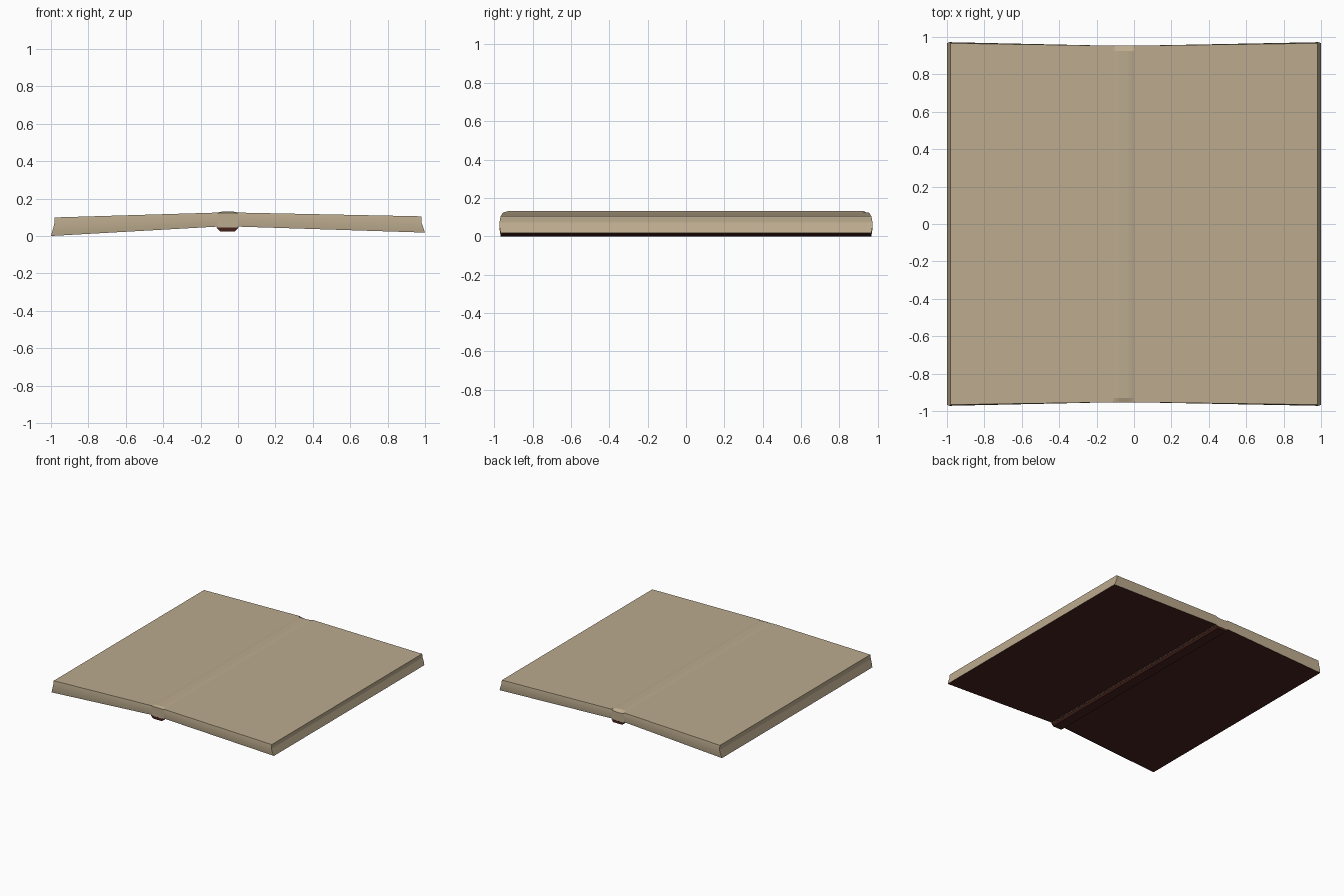
import bpy, bmesh

if "Cube" in bpy.data.objects:
    bpy.data.objects.remove(bpy.data.objects["Cube"])


def mat(name, col):
    m = bpy.data.materials.new(name)
    m.diffuse_color = (*col, 1)
    m.use_nodes = True
    m.node_tree.nodes["Principled BSDF"].inputs["Base Color"].default_value = m.diffuse_color
    return m


PAPER = mat("aged_paper", (0.50, 0.405, 0.27))
LEATHER = mat("dark_leather", (0.065, 0.017, 0.012))


def loft(name, rings, mats, rule=None):
    """Bridge equal-sized rings of points, cap both ends, colour by rule."""
    bm = bmesh.new()
    loops = [[bm.verts.new(p) for p in r] for r in rings]
    n = len(loops[0])
    for a, b in zip(loops, loops[1:]):
        for i in range(n):
            j = (i + 1) % n
            bm.faces.new((a[i], a[j], b[j], b[i]))
    bm.faces.new(loops[0])
    bm.faces.new(loops[-1])
    bmesh.ops.recalc_face_normals(bm, faces=bm.faces)
    bm.normal_update()
    if rule:
        for f in bm.faces:
            f.material_index = rule(f)
    me = bpy.data.meshes.new(name)
    bm.to_mesh(me)
    bm.free()
    for m in mats:
        me.materials.append(m)
    ob = bpy.data.objects.new(name, me)
    bpy.context.collection.objects.link(ob)
    return ob


# Page blocks: stacked rings, leather on the underside
LEVELS = 8


def page_block(name, x_in, x_top, z_top, x_bot, z_bot):
    rings = []
    for k in range(LEVELS + 1):
        t = k / LEVELS                       # 0 bottom, 1 top
        s = min(1, t / 0.65)                 # fore edge leans in, then rises
        xo = x_bot + (x_top - x_bot) * s
        zo = z_bot + (z_top - z_bot) * t
        zi = 0.05 + 0.075 * t
        bulge = 0.006 * (1 - (2 * t - 1) ** 2)
        yo, yi = 0.966 + bulge, 0.953
        rings.append([(x_in, -yi, zi), (xo, -yo, zo),
                      (xo, yo, zo), (x_in, yi, zi)])
    return loft(name, rings, [PAPER, LEATHER],
                lambda f: 1 if f.normal.z < -0.9 else 0)


page_block("left_pages", -0.11, -0.982, 0.099, -1.0, 0.0)
page_block("right_pages", 0.0, 0.98, 0.105, 1.0, 0.018)


# Spine: prisms running along y
def spine_ring(y, shoulder, crown):
    pts = [(-0.11, 0.04), (-0.11, shoulder), (-0.098, (shoulder + crown) / 2),
           (-0.08, crown), (-0.03, crown), (-0.012, (shoulder + crown) / 2),
           (0.0, shoulder), (0.0, 0.04)]
    return [(x, y, z) for x, z in pts]


loft("spine_pages", [spine_ring(-0.954, 0.122, 0.123),
                     spine_ring(-0.930, 0.125, 0.131),
                     spine_ring(0.925, 0.125, 0.131),
                     spine_ring(0.954, 0.122, 0.115)], [PAPER])

under = [(-0.115, 0.045), (-0.095, 0.025), (-0.015, 0.025), (0.003, 0.045)]
loft("spine_cover", [[(x, y, z) for x, z in under] for y in (-0.955, 0.955)],
     [LEATHER])
